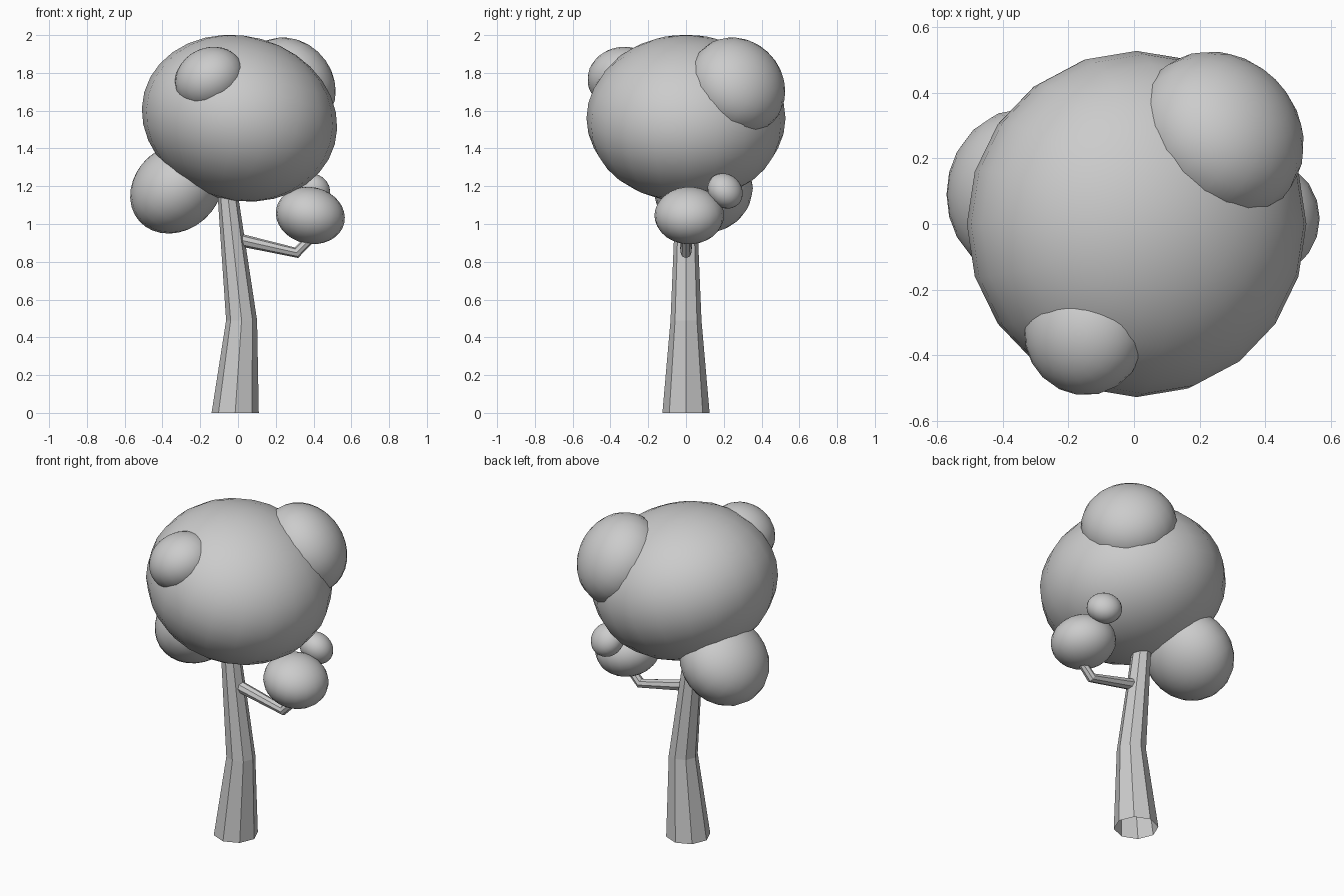
import bpy, math
from mathutils import Vector

if "Cube" in bpy.data.objects:
    bpy.data.objects.remove(bpy.data.objects["Cube"])


def tube(name, path, normals, sides=8):
    """Open faceted tube through (x, z, radius) points; each ring faces its (x, z) normal."""
    verts, faces = [], []
    for (x, z, r), (nx, nz) in zip(path, normals):
        n = Vector((nx, 0, nz)).normalized()
        v = Vector((0, 1, 0))
        u = v.cross(n)
        for i in range(sides):
            a = 2 * math.pi * i / sides
            verts.append(Vector((x, 0, z)) + r * (u * math.cos(a) + v * math.sin(a)))
    for k in range(len(path) - 1):
        for i in range(sides):
            j = (i + 1) % sides
            faces.append((k * sides + i, k * sides + j,
                          (k + 1) * sides + j, (k + 1) * sides + i))
    mesh = bpy.data.meshes.new(name)
    mesh.from_pydata(verts, [], faces)
    obj = bpy.data.objects.new(name, mesh)
    bpy.context.collection.objects.link(obj)
    return obj


def leaf_ball(name, centre, radius, flat, axis):
    """Smooth sphere squashed to radius `flat` along `axis`."""
    bpy.ops.mesh.primitive_uv_sphere_add(segments=20, ring_count=16, location=centre)
    obj = bpy.context.object
    obj.name = name
    obj.scale = (radius, radius, flat)
    obj.rotation_euler = Vector(axis).to_track_quat('Z', 'Y').to_euler()
    bpy.ops.object.shade_smooth()
    return obj


# Trunk: bent, tapering, open octagon
tube("trunk",
     [(-0.015, 0.0, 0.125), (0.019, 0.49, 0.082), (-0.07, 1.3, 0.048)],
     [(0, 1)] * 3)

# Side branch: runs out, then turns up into its leaf ball
tube("side_branch",
     [(-0.01, 0.92, 0.034), (0.31, 0.848, 0.029), (0.43, 0.97, 0.024)],
     [(1, -0.2), (1, 0.3), (1, 1)])

# Main canopy: flattened and tipped toward +x
bpy.ops.mesh.primitive_uv_sphere_add(segments=20, ring_count=16, location=(0.008, 0, 1.56))
canopy = bpy.context.object
canopy.name = "main_canopy"
canopy.scale = (0.523, 0.527, 0.435)
canopy.rotation_euler = (0, 0.27, 0)
bpy.ops.object.shade_smooth()

# Smaller leaf clusters
leaf_ball("lower_left_leaves", (-0.325, 0.09, 1.19), 0.264, 0.221, (-0.66, 0, 0.75))
leaf_ball("upper_back_leaves", (0.262, 0.27, 1.73), 0.27, 0.227, (1, 1, 0.9))
leaf_ball("upper_front_leaves", (-0.15, -0.332, 1.77), 0.19, 0.162, (-0.45, -0.1, 0.9))
leaf_ball("branch_leaves", (0.383, 0.017, 1.045), 0.184, 0.15, (0.22, 0, 1))
leaf_ball("small_branch_leaves", (0.39, 0.207, 1.175), 0.1, 0.085, (0.3, 0.6, 0.6))
